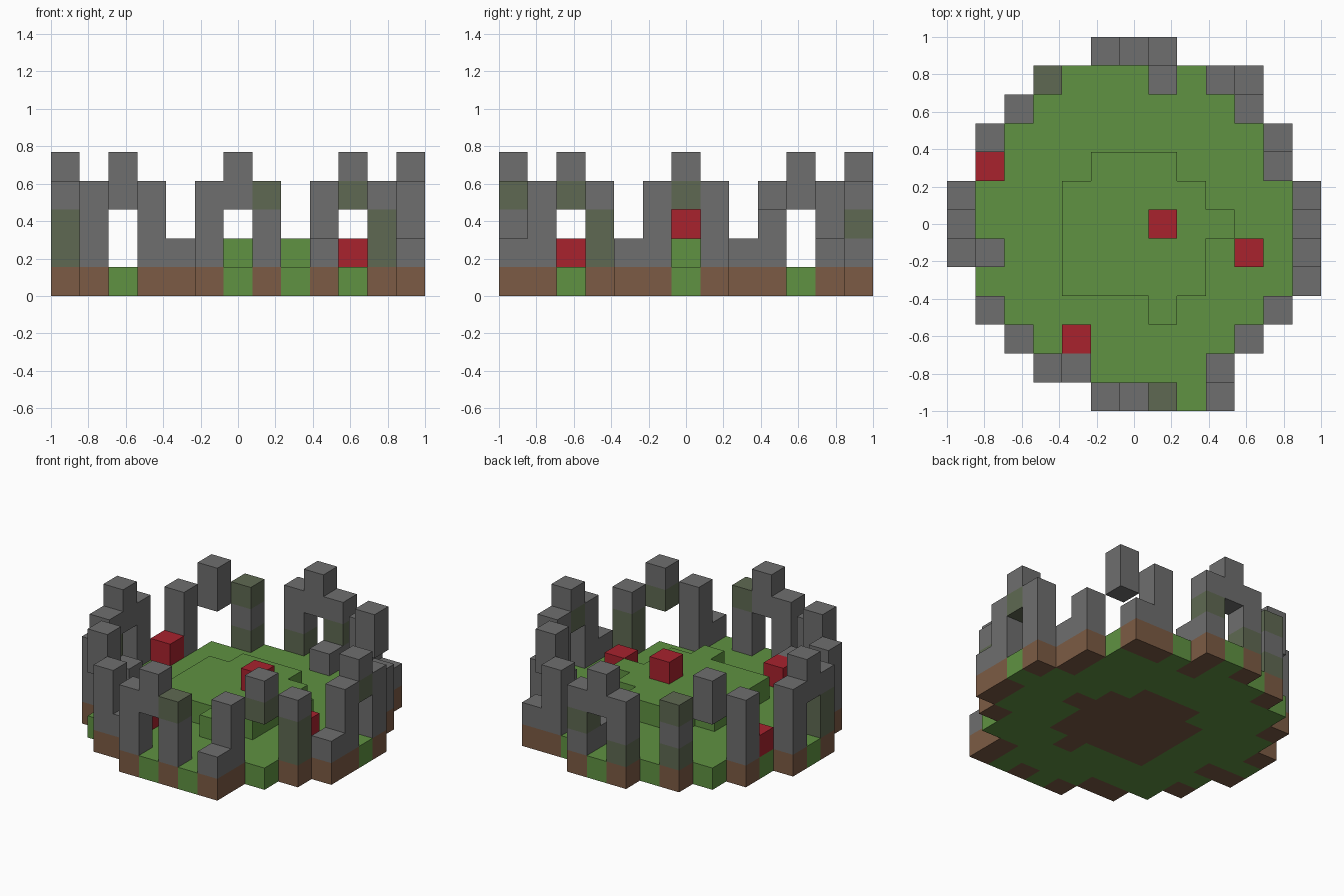
import bpy
import bmesh
import math
from mathutils import Vector

if "Cube" in bpy.data.objects:
    bpy.data.objects.remove(bpy.data.objects["Cube"], do_unlink=True)

GRID = 13
UNIT = 2 / GRID

COLORS = {
    "stone": (0.156, 0.156, 0.156),
    "mossy_stone": (0.114, 0.141, 0.084),
    "grass": (0.115, 0.287, 0.054),
    "dirt": (0.202, 0.105, 0.058),
    "red_block": (0.392, 0.016, 0.027),
}


def make_material(name, rgb):
    mat = bpy.data.materials.new(name)
    mat.use_nodes = True
    mat.diffuse_color = (*rgb, 1)
    mat.node_tree.nodes["Principled BSDF"].inputs["Base Color"].default_value = (*rgb, 1)
    return mat


MATERIALS = {name: make_material(name, rgb) for name, rgb in COLORS.items()}

# Each part maps a grid cell (column, row, level) to its material
parts = {}


def put(part, cell, material):
    parts.setdefault(part, {})[cell] = material


# Ring wall: low steps, three-block pillars and two-block gate lintels
pillars = [(5, 0), (7, 0), (9, 1), (11, 3), (12, 5), (12, 7), (9, 11), (7, 12),
           (5, 12), (3, 11), (1, 9), (0, 7), (0, 5), (1, 3), (3, 1)]
steps = [(9, 0), (12, 4), (11, 8), (10, 11), (7, 11), (1, 5), (4, 1)]
lintels = [(6, 0), (10, 2), (12, 6), (10, 10), (6, 12), (2, 10), (0, 6), (2, 2)]
for x, y in pillars:
    for z in (1, 2, 3):
        put("wall_pillars", (x, y, z), "stone")
for x, y in steps:
    put("wall_steps", (x, y, 1), "stone")
for x, y in lintels:
    for z in (3, 4):
        put("gate_lintels", (x, y, z), "stone")
for z in (1, 2):
    put("broken_pillar", (11, 9, z), "stone")

# Moss patches
mossy = [(7, 0, 3), (11, 3, 1), (11, 3, 2), (0, 5, 1), (0, 5, 2), (7, 12, 2),
         (3, 11, 1), (3, 11, 3), (5, 12, 1), (10, 2, 3), (12, 6, 3)]
for cell in mossy:
    for cells in parts.values():
        if cell in cells:
            cells[cell] = "mossy_stone"

# Raised grass platform: first and last column of each row
for y, (a, b) in enumerate([(7, 7), (4, 8), (4, 8), (4, 9), (4, 8), (5, 7)], start=3):
    for x in range(a, b + 1):
        put("raised_platform", (x, y, 1), "grass")

# Round ground slab: dirt below anything built on it, grass elsewhere
covered = {c[:2] for cells in parts.values() for c in cells if c[2] == 1}
rows = [(5, 9), (3, 9), (2, 10), (1, 11), (1, 12), (0, 12), (0, 12),
        (0, 12), (1, 11), (1, 11), (2, 10), (3, 10), (5, 7)]
for y, (a, b) in enumerate(rows):
    for x in range(a, b + 1):
        put("ground", (x, y, 0), "dirt" if (x, y) in covered else "grass")

# Red blocks
for cell in [(7, 6, 2), (10, 5, 1), (4, 2, 1), (1, 8, 1)]:
    put("red_blocks", cell, "red_block")

solid = {c for cells in parts.values() for c in cells}


def add_side(bm, cell, axis, sign, index):
    """One outward face of a grid block."""
    normal = Vector()
    normal[axis] = sign
    u, v = Vector(), Vector()
    u[(axis + 1) % 3] = 1
    v[(axis + 2) % 3] = sign
    center = Vector(cell) + Vector((0.5, 0.5, 0.5)) + normal / 2
    shift = Vector((GRID / 2, GRID / 2, 0))
    corners = [center + (u * i + v * j) / 2 - shift
               for i, j in ((-1, -1), (1, -1), (1, 1), (-1, 1))]
    face = bm.faces.new([bm.verts.new(p * UNIT) for p in corners])
    face.material_index = index


def build_part(name, cells):
    mesh = bpy.data.meshes.new(name)
    used = sorted(set(cells.values()))
    for material in used:
        mesh.materials.append(MATERIALS[material])
    bm = bmesh.new()
    for cell, material in cells.items():
        for axis in range(3):
            for sign in (-1, 1):
                beside = list(cell)
                beside[axis] += sign
                if tuple(beside) not in solid:
                    add_side(bm, cell, axis, sign, used.index(material))
    # Join blocks and merge coplanar faces of one colour
    bmesh.ops.remove_doubles(bm, verts=bm.verts, dist=UNIT / 100)
    bmesh.ops.dissolve_limit(bm, angle_limit=math.radians(1), verts=bm.verts,
                             edges=bm.edges, delimit={'MATERIAL'})
    bm.to_mesh(mesh)
    bm.free()
    bpy.context.collection.objects.link(bpy.data.objects.new(name, mesh))


for part_name, part_cells in parts.items():
    build_part(part_name, part_cells)
